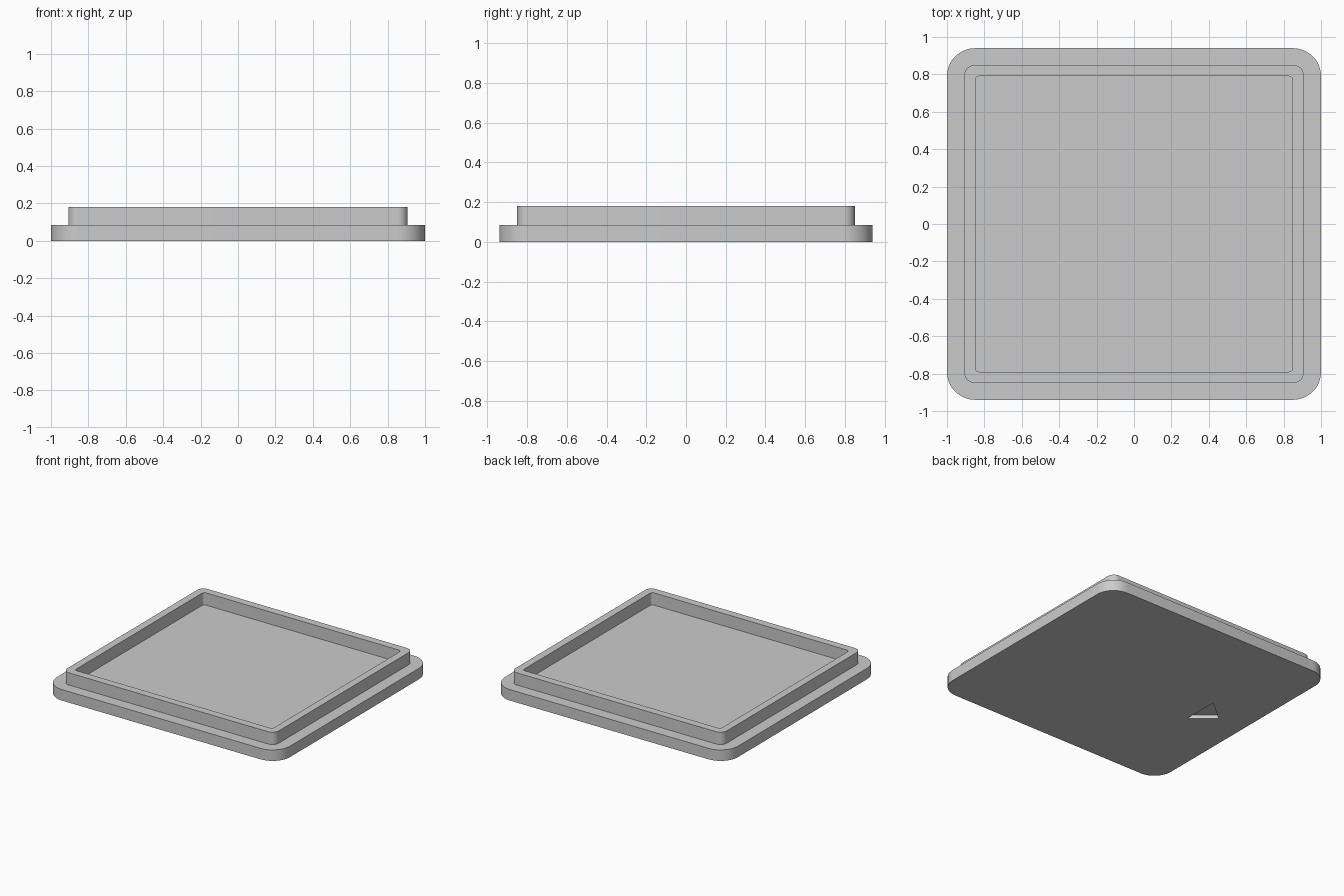
import bpy, bmesh
from math import cos, sin, pi, radians

cube = bpy.data.objects.get("Cube")
if cube:
    bpy.data.objects.remove(cube, do_unlink=True)

BASE_H, TOTAL_H, CORNER_STEPS = 0.085, 0.18, 12


def make_object(name, bm):
    bmesh.ops.recalc_face_normals(bm, faces=bm.faces[:])
    mesh = bpy.data.meshes.new(name)
    bm.to_mesh(mesh)
    bm.free()
    obj = bpy.data.objects.new(name, mesh)
    bpy.context.collection.objects.link(obj)
    return obj


def rounded_loop(bm, half_x, half_y, radius, z):
    """Ring of vertices around a rounded rectangle."""
    verts = []
    for corner, (sx, sy) in enumerate([(1, 1), (-1, 1), (-1, -1), (1, -1)]):
        for i in range(CORNER_STEPS + 1):
            a = (corner + i / CORNER_STEPS) * pi / 2
            verts.append(bm.verts.new((sx * (half_x - radius) + radius * cos(a),
                                       sy * (half_y - radius) + radius * sin(a), z)))
    return verts


grey = bpy.data.materials.new("light grey")
grey.use_nodes = True
colour = (0.6, 0.6, 0.6, 1)
grey.diffuse_color = colour
grey.node_tree.nodes["Principled BSDF"].inputs["Base Color"].default_value = colour

# Lid: wide base plate, raised rim and sunken floor, lofted through rounded outlines
base = (1.0, 0.94, 0.15)
rim_outer = (0.907, 0.85, 0.055)
rim_inner = (0.848, 0.79, 0.02)
sections = [(base, 0), (base, BASE_H), (rim_outer, BASE_H), (rim_outer, TOTAL_H),
            (rim_inner, TOTAL_H), (rim_inner, BASE_H)]
bm = bmesh.new()
loops = [rounded_loop(bm, *outline, z) for outline, z in sections]
for low, high in zip(loops, loops[1:]):
    for i in range(len(low)):
        j = (i + 1) % len(low)
        bm.faces.new((low[i], low[j], high[j], high[i]))
bm.faces.new(loops[0])
bm.faces.new(loops[-1])
lid = make_object("lid", bm)
lid.data.materials.append(grey)

# Shallow arrow notch cut into the underside, pointing to the right side
bm = bmesh.new()
face = bm.faces.new([bm.verts.new((x, y, -0.05))
                     for x, y in [(-0.605, -0.143), (-0.605, 0.143), (-0.777, 0)]])
top = bmesh.ops.extrude_face_region(bm, geom=[face])["geom"]
bmesh.ops.translate(bm, vec=(0, 0, 0.08),
                    verts=[v for v in top if isinstance(v, bmesh.types.BMVert)])
cutter = make_object("notch_cutter", bm)
cutter.hide_render = True
cutter.data.materials.append(grey)

cut = lid.modifiers.new("notch", 'BOOLEAN')
cut.operation = 'DIFFERENCE'
cut.solver = 'EXACT'
cut.object = cutter
bpy.ops.object.select_all(action='DESELECT')
bpy.context.view_layer.objects.active = lid
lid.select_set(True)
bpy.ops.object.modifier_apply(modifier=cut.name)
bpy.data.objects.remove(cutter, do_unlink=True)

bpy.ops.object.shade_smooth_by_angle(angle=radians(30))
